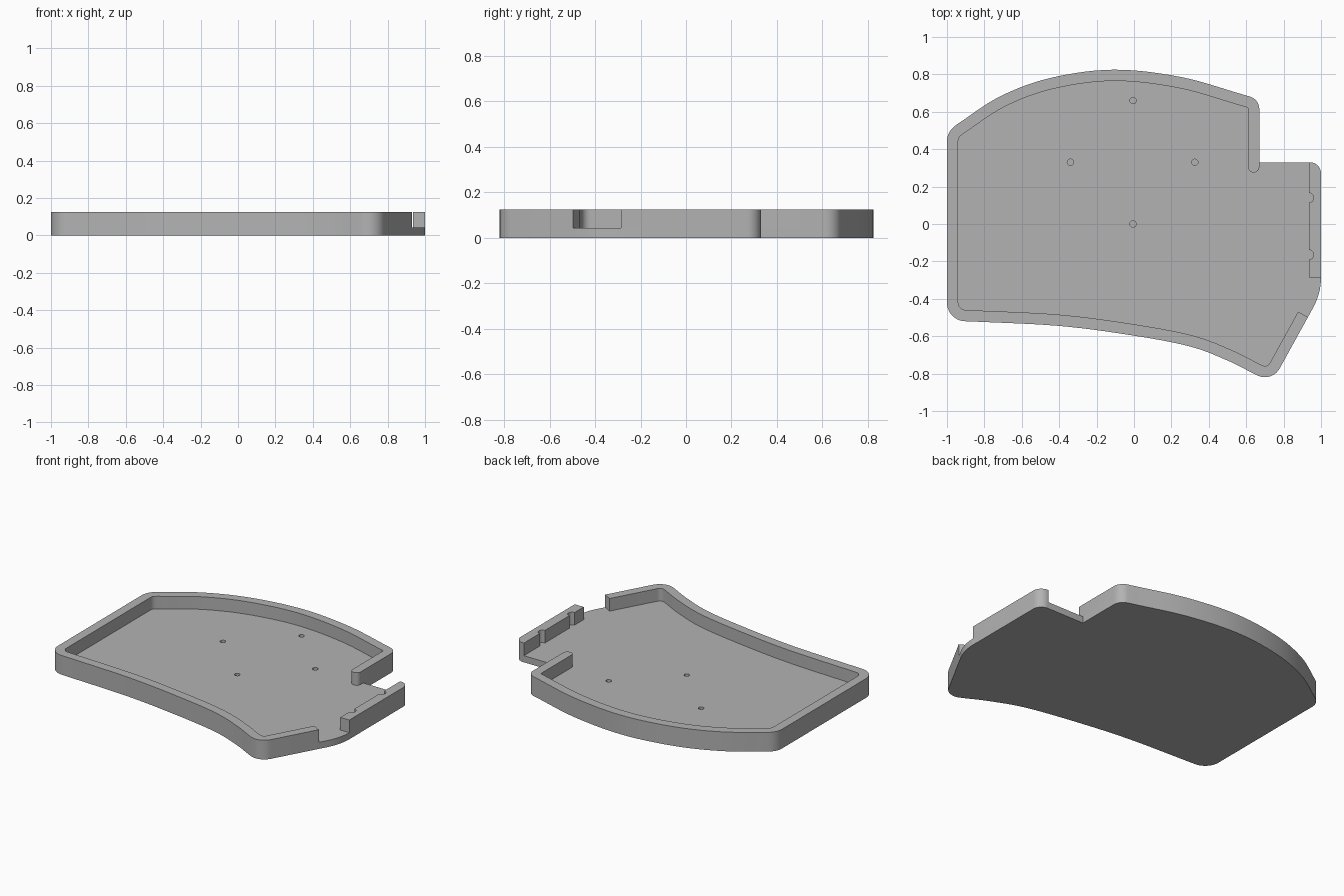
import bpy, bmesh, math
from mathutils import Vector

if "Cube" in bpy.data.objects:
    bpy.data.objects.remove(bpy.data.objects["Cube"])

FLOOR, TOP, WALL = 0.043, 0.125, 0.06

grey = bpy.data.materials.new("plain grey")
grey.use_nodes = True
COLOUR = (0.45, 0.45, 0.45, 1)
grey.diffuse_color = COLOUR
grey.node_tree.nodes["Principled BSDF"].inputs["Base Color"].default_value = COLOUR


def spline(pts, steps=7):
    """Smooth curve through the points, ends included."""
    p = [Vector(q) for q in pts]
    p = [2 * p[0] - p[1]] + p + [2 * p[-1] - p[-2]]
    out = []
    for a, b, c, d in zip(p, p[1:], p[2:], p[3:]):
        for i in range(steps):
            t = i / steps
            out.append(0.5 * (2 * b + (c - a) * t + (2 * a - 5 * b + 4 * c - d) * t**2
                              + (3 * b - a - 3 * c + d) * t**3))
    return out + [p[-2]]


def fillet(before, corner, after, r, steps=10):
    """Round a corner with an arc of radius r."""
    c = Vector(corner)
    u, v = (Vector(before) - c).normalized(), (Vector(after) - c).normalized()
    half = u.angle(v) / 2
    centre = c + (u + v).normalized() * r / math.sin(half)
    a, b = c + u * r / math.tan(half) - centre, c + v * r / math.tan(half) - centre
    turn = b.angle_signed(a)
    start = math.atan2(a.y, a.x)
    return [centre + Vector((math.cos(start + turn * i / steps),
                             math.sin(start + turn * i / steps))) * r
            for i in range(steps + 1)]


def arc(x, y, r, start, end, steps=12):
    return [Vector((x + r * math.cos(math.radians(start + (end - start) * i / steps)),
                    y + r * math.sin(math.radians(start + (end - start) * i / steps))))
            for i in range(steps + 1)]


def offset(path, dist):
    """Shift an open path to its right."""
    out = []
    for i, p in enumerate(path):
        ds = [(path[j + 1] - path[j]).normalized()
              for j in (i - 1, i) if 0 <= j < len(path) - 1]
        ns = [Vector((d.y, -d.x)) for d in ds]
        n = sum(ns, Vector((0, 0))).normalized()
        out.append(p + n * dist / n.dot(ns[0]))
    return out


def prism(name, outline, z0, z1, open_bottom=False):
    bm = bmesh.new()
    base = bm.faces.new([bm.verts.new((p[0], p[1], z0)) for p in outline])
    new = bmesh.ops.extrude_face_region(bm, geom=[base], use_keep_orig=True)["geom"]
    bmesh.ops.translate(bm, vec=(0, 0, z1 - z0),
                        verts=[g for g in new if isinstance(g, bmesh.types.BMVert)])
    bmesh.ops.recalc_face_normals(bm, faces=bm.faces[:])
    if open_bottom:
        bmesh.ops.delete(bm, geom=[base], context="FACES_ONLY")
    mesh = bpy.data.meshes.new(name)
    bm.to_mesh(mesh)
    bm.free()
    mesh.materials.append(grey)
    ob = bpy.data.objects.new(name, mesh)
    bpy.context.collection.objects.link(ob)
    return ob


def activate(ob):
    bpy.ops.object.select_all(action="DESELECT")
    ob.select_set(True)
    bpy.context.view_layer.objects.active = ob


# Outline, clockwise from the end of the slanted rim to the notch in the back
front = spline([(0.64, -0.80), (0.5, -0.73), (0.3, -0.655), (0, -0.597),
                (-0.4, -0.545), (-0.89, -0.52)])
back = spline([(-0.95, 0.53), (-0.72, 0.68), (-0.45, 0.78), (-0.11, 0.825),
               (0.25, 0.786), (0.59, 0.69)])
rim_end = Vector((0.93, -0.498))
rim = ([rim_end] + fillet(rim_end, (0.737, -0.848), front[0], 0.09) + front
       + fillet(front[-1], (-1, -0.52), (-1, 0), 0.1)
       + fillet((-1, 0), (-1, 0.49), back[0], 0.1) + back
       + fillet(back[-1], (0.67, 0.667), (0.67, 0.33), 0.07))
side_corner = fillet((0.7, 0.33), (1, 0.33), (1, 0), 0.06)
side_curve = fillet((1, 0), (1, -0.371), rim_end, 0.34)

# Floor plate with four shallow round holes
floor = prism("floor_plate", rim + [Vector((0.67, 0.33))] + side_corner + side_curve, 0, FLOOR)
for x, y in ((-0.005, 0.66), (-0.34, 0.33), (0.325, 0.33), (-0.005, 0)):
    cutter = prism("hole_cutter", arc(x, y, 0.017, 0, 345, 23), 0.012, 0.08)
    cutter.hide_render = True
    mod = floor.modifiers.new("hole", "BOOLEAN")
    mod.operation, mod.solver, mod.object = "DIFFERENCE", "EXACT", cutter
    activate(floor)
    bpy.ops.object.modifier_apply(modifier=mod.name)
    bpy.data.objects.remove(cutter)

# Main rim, with a rounded end beside the notch
path = rim + [Vector((0.67, 0.305))]
inner = offset(path, WALL)
main_rim = prism("main_rim", path + arc(0.64, 0.305, 0.03, 0, -180)[1:-1] + inner[::-1],
                 FLOOR, TOP, True)

# Short side rim with two half-round grooves on its inner face
INNER = 0.935
grooves = [p for y in (-0.165, 0.14) for p in arc(INNER, y, 0.026, -90, 90)]
side_rim = prism("side_rim", [Vector((INNER, 0.33))] + side_corner
                 + [Vector((1, -0.285)), Vector((INNER, -0.285))] + grooves,
                 FLOOR, TOP, True)

for ob in (floor, main_rim, side_rim):
    activate(ob)
    bpy.ops.object.shade_smooth_by_angle(angle=math.radians(30))
